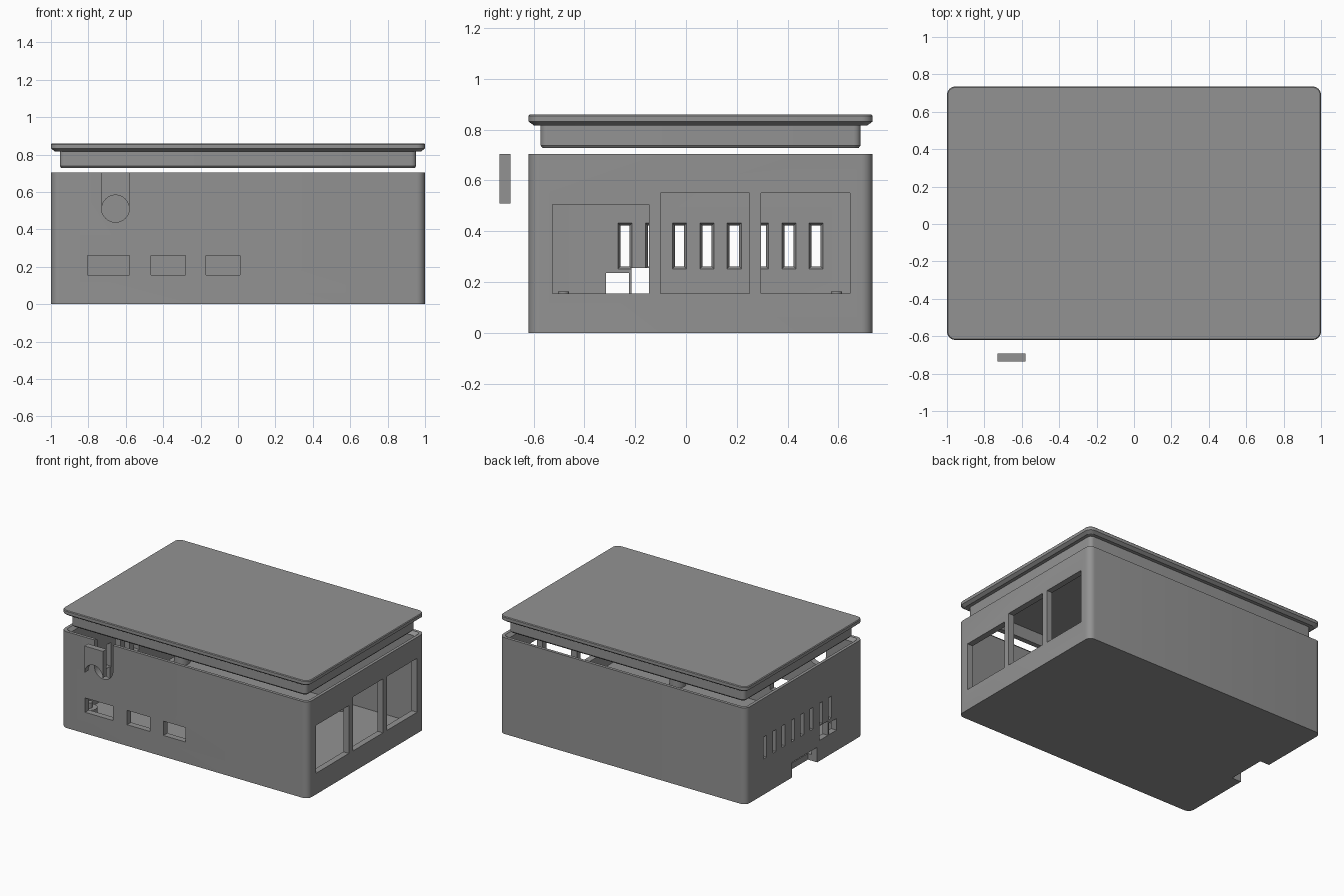
import bpy, bmesh, math

if "Cube" in bpy.data.objects:
    bpy.data.objects.remove(bpy.data.objects["Cube"])

GREY = bpy.data.materials.new("grey plastic")
GREY.diffuse_color = (0.29, 0.29, 0.29, 1)
GREY.use_nodes = True
GREY.node_tree.nodes["Principled BSDF"].inputs["Base Color"].default_value = GREY.diffuse_color

# Footprint of the case, wall and floor thickness
X0, X1, Y0, Y1 = -1.0, 1.0, -0.62, 0.735
H, WALL, FLOOR = 0.705, 0.045, 0.045


def rounded(inset, r, z, seg=6):
    """Rounded-rectangle loop of the case footprint, moved inward by inset."""
    a, b, c, d = X0 + inset, X1 - inset, Y0 + inset, Y1 - inset
    pts = []
    for cx, cy, start in ((b - r, d - r, 0), (a + r, d - r, 90),
                          (a + r, c + r, 180), (b - r, c + r, 270)):
        for i in range(seg + 1):
            t = math.radians(start + 90 * i / seg)
            pts.append((cx + r * math.cos(t), cy + r * math.sin(t), z))
    return pts


def loft(name, loops):
    """Closed solid through a list of loops with equal point counts."""
    bm = bmesh.new()
    rings = [[bm.verts.new(p) for p in loop] for loop in loops]
    n = len(rings[0])
    for lo, hi in zip(rings, rings[1:]):
        for i in range(n):
            j = (i + 1) % n
            bm.faces.new((lo[i], lo[j], hi[j], hi[i]))
    bm.faces.new(rings[0][::-1])
    bm.faces.new(rings[-1])
    bmesh.ops.recalc_face_normals(bm, faces=bm.faces)
    me = bpy.data.meshes.new(name)
    bm.to_mesh(me)
    bm.free()
    me.materials.append(GREY)
    ob = bpy.data.objects.new(name, me)
    bpy.context.collection.objects.link(ob)
    return ob


def block(name, x, y, z):
    def ring(h):
        return [(x[0], y[0], h), (x[1], y[0], h), (x[1], y[1], h), (x[0], y[1], h)]
    return loft(name, [ring(z[0]), ring(z[1])])


def disc_y(name, cx, cz, r, y, n=40):
    """Cylinder lying along y."""
    def ring(h):
        return [(cx + r * math.cos(2 * math.pi * i / n), h,
                 cz + r * math.sin(2 * math.pi * i / n)) for i in range(n)]
    return loft(name, [ring(y[0]), ring(y[1])])


def disc_z(name, cx, cy, r, z, n=24):
    """Upright cylinder."""
    def ring(h):
        return [(cx + r * math.cos(2 * math.pi * i / n),
                 cy + r * math.sin(2 * math.pi * i / n), h) for i in range(n)]
    return loft(name, [ring(z[0]), ring(z[1])])


def cut(ob, cutters):
    """Subtract every cutter, then remove it."""
    for c in cutters:
        mod = ob.modifiers.new("cut", 'BOOLEAN')
        mod.operation, mod.solver, mod.object = 'DIFFERENCE', 'EXACT', c
    bpy.context.view_layer.update()
    deps = bpy.context.evaluated_depsgraph_get()
    me = bpy.data.meshes.new_from_object(ob.evaluated_get(deps))
    ob.modifiers.clear()
    ob.data = me
    for c in cutters:
        bpy.data.objects.remove(c)


def smooth(ob):
    bpy.ops.object.select_all(action='DESELECT')
    ob.select_set(True)
    bpy.context.view_layer.objects.active = ob
    bpy.ops.object.shade_smooth_by_angle(angle=math.radians(30))


# Case body: open box with a chamfered inner rim
case = loft("case_body", [rounded(0, 0.045, 0), rounded(0, 0.045, H)])
cutters = [loft("cavity", [rounded(WALL, 0.02, FLOOR), rounded(WALL, 0.02, H - 0.022),
                           rounded(0.022, 0.03, H), rounded(0.022, 0.03, H + 0.1)])]

# Front ports
for a, b in ((-0.805, -0.58), (-0.465, -0.28), (-0.17, 0.01)):
    cutters.append(block("port", (a, b), (Y0 - 0.1, Y0 + 0.08), (0.155, 0.26)))

# Cable slot in the front wall, round at the bottom and open at the top
CX, CZ, CR = -0.655, 0.513, 0.075
cutters.append(block("slot", (CX - CR, CX + CR), (Y0 - 0.1, Y0 + 0.08), (CZ, H + 0.1)))
cutters.append(disc_y("slot_round", CX, CZ, CR, (Y0 - 0.1, Y0 + 0.08)))

# Large windows in the right wall
for a, b, top in ((-0.525, -0.145, 0.505), (-0.10, 0.25, 0.55), (0.295, 0.645, 0.55)):
    cutters.append(block("window", (X1 - 0.08, X1 + 0.1), (a, b), (0.155, top)))

# Vent slots in the left wall, wider on the inside
for i in range(8):
    y = -0.24 + i * 0.1075

    def ring(x, e):
        return [(x, y - 0.018 - e, 0.262 - e), (x, y + 0.018 + e, 0.262 - e),
                (x, y + 0.018 + e, 0.422 + e), (x, y - 0.018 - e, 0.422 + e)]
    cutters.append(loft("vent", [ring(X0 - 0.1, 0), ring(X0 + 0.028, 0),
                                 ring(X0 + WALL + 0.002, 0.011)]))

# Two small ports and the card notch in the left wall
cutters.append(block("side_port", (X0 - 0.1, X0 + 0.08), (-0.315, -0.225), (0.15, 0.235)))
cutters.append(block("side_port", (X0 - 0.1, X0 + 0.08), (-0.215, -0.115), (0.15, 0.255)))
cutters.append(block("card_notch", (X0 - 0.1, X0 + 0.075), (-0.09, 0.2), (-0.1, 0.11)))
cut(case, cutters)
smooth(case)

# Board standoffs with locating pins
for x in (-0.868, 0.404):
    for y in (-0.4825, 0.5925):
        smooth(disc_z("standoff", x, y, 0.055, (FLOOR - 0.01, 0.125)))
        smooth(disc_z("standoff_pin", x, y, 0.0225, (0.12, 0.163)))

# Lid: thin plate, chamfered underside and a hollow lip, raised above the case
lid = loft("lid", [rounded(0.055, 0.02, 0.728), rounded(0.047, 0.028, 0.738),
                   rounded(0.047, 0.028, 0.816), rounded(0.022, 0.03, 0.816),
                   rounded(0.0, 0.045, 0.832), rounded(0.0, 0.045, 0.854),
                   rounded(0.005, 0.04, 0.859)])
cut(lid, [loft("lid_hollow", [rounded(0.092, 0.02, 0.6), rounded(0.092, 0.02, 0.816)])])
smooth(lid)

# Cable clip floating in front of the slot, with an arched underside
clip = block("cable_clip", (CX - CR, CX + CR), (-0.735, -0.692), (CZ - 0.003, H))
cut(clip, [disc_y("arch", CX, CZ - 0.003, CR - 0.002, (-0.8, -0.6))])
smooth(clip)
